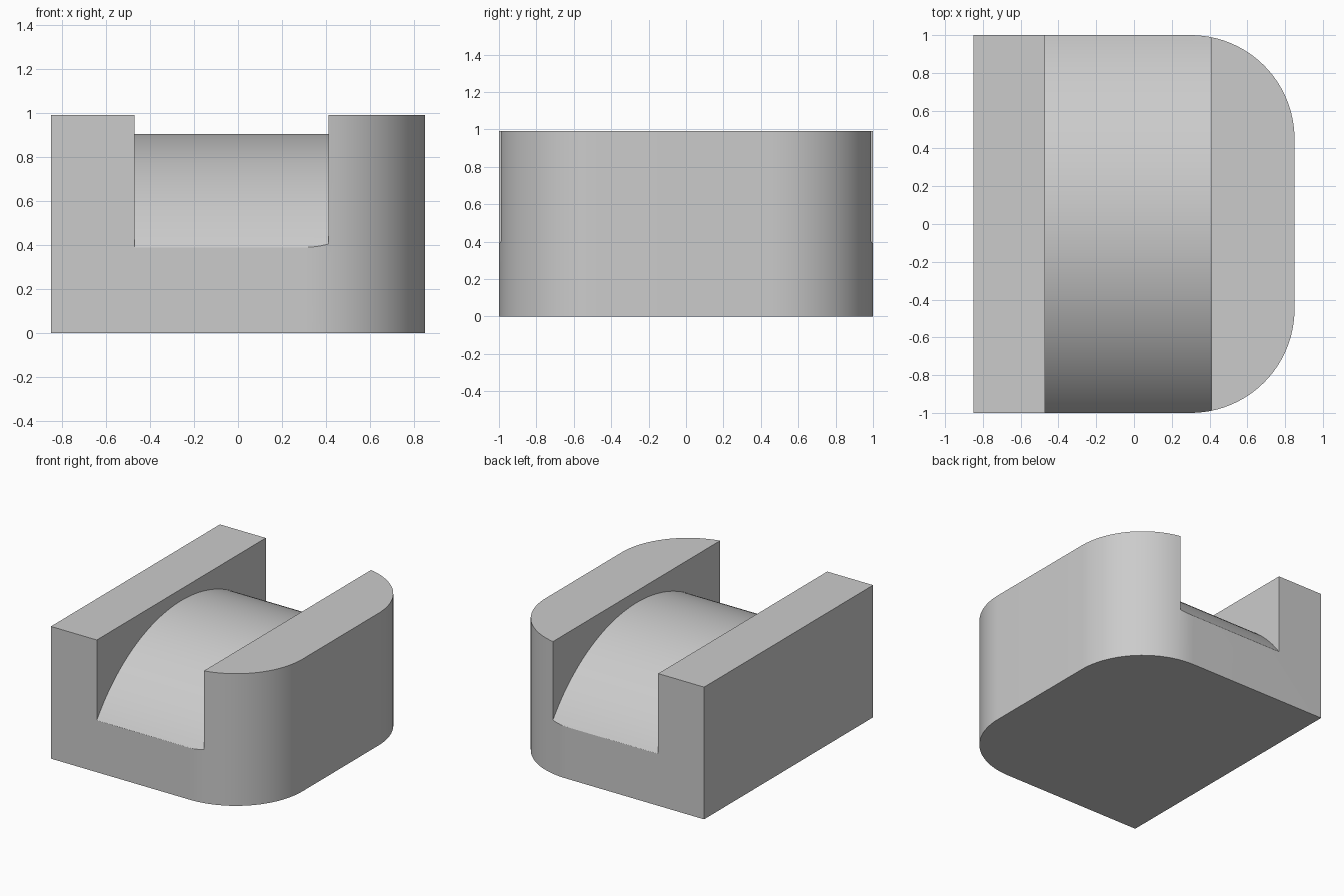
import bpy, bmesh, math

if "Cube" in bpy.data.objects:
    bpy.data.objects.remove(bpy.data.objects["Cube"])

grey = bpy.data.materials.new("light grey")
grey.diffuse_color = (0.6, 0.6, 0.6, 1)
grey.use_nodes = True
grey.node_tree.nodes["Principled BSDF"].inputs["Base Color"].default_value = grey.diffuse_color


def prism(name, points, direction):
    """Extrude a closed planar outline into a solid."""
    bm = bmesh.new()
    face = bm.faces.new([bm.verts.new(p) for p in points])
    ext = bmesh.ops.extrude_face_region(bm, geom=[face])
    bmesh.ops.translate(bm, vec=direction,
                        verts=[v for v in ext["geom"] if isinstance(v, bmesh.types.BMVert)])
    bmesh.ops.recalc_face_normals(bm, faces=bm.faces)
    mesh = bpy.data.meshes.new(name)
    bm.to_mesh(mesh)
    bm.free()
    obj = bpy.data.objects.new(name, mesh)
    bpy.context.collection.objects.link(obj)
    mesh.materials.append(grey)
    return obj


# Block: square on the left, large rounded corners on the right
HEIGHT, R, STEPS = 0.99, 0.55, 24
outline = [(-0.85, 1, 0), (-0.85, -1, 0)]
for cy, start in ((-1 + R, -90), (1 - R, 0)):
    for i in range(STEPS + 1):
        a = math.radians(start + 90 * i / STEPS)
        outline.append((0.85 - R + R * math.cos(a), cy + R * math.sin(a), 0))
block = prism("block", outline, (0, 0, HEIGHT))

# Channel cutter: its underside is an arc that leaves a domed saddle
ARC_R, TOP, SPAN = 1.228, 0.903, 64
profile = [(-0.47, 1.1, 1.3), (-0.47, -1.1, 1.3)]
for i in range(SPAN + 1):
    y = -1.1 + 2.2 * i / SPAN
    profile.append((-0.47, y, TOP - ARC_R + math.sqrt(ARC_R ** 2 - y ** 2)))
cutter = prism("channel_cutter", profile, (0.88, 0, 0))
cutter.hide_render = True
cutter.hide_set(True)

cut = block.modifiers.new("channel", "BOOLEAN")
cut.operation = "DIFFERENCE"
cut.solver = "EXACT"
cut.object = cutter

# Bake the cut, then smooth the curved faces and keep the edges sharp
depsgraph = bpy.context.evaluated_depsgraph_get()
baked = bpy.data.meshes.new_from_object(block.evaluated_get(depsgraph))
block.modifiers.clear()
block.data = baked
bpy.data.objects.remove(cutter)
bpy.context.view_layer.objects.active = block
block.select_set(True)
bpy.ops.object.shade_smooth_by_angle(angle=math.radians(30))
